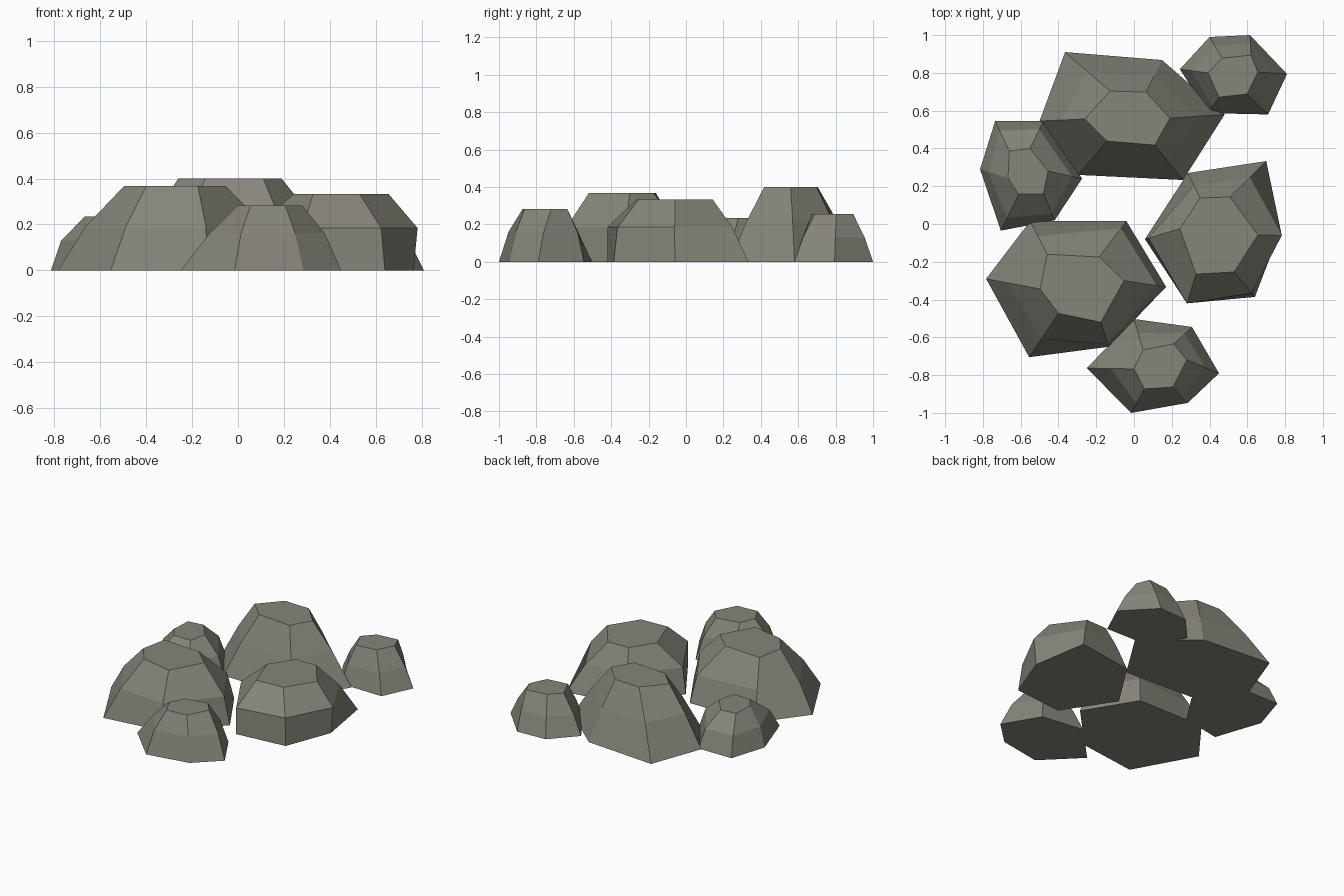
import bpy, bmesh

stone = bpy.data.materials.new("grey_stone")
stone.diffuse_color = (0.24, 0.235, 0.195, 1)


def rock(name, height, mid_z, bulge, foot, crown):
    """Six-sided boulder: foot ring, shoulder ring, flat crown.
    bulge = how far each shoulder corner sits from foot (0) to crown (1)."""
    bm = bmesh.new()
    shoulder = [(a[0] + (b[0] - a[0]) * t, a[1] + (b[1] - a[1]) * t)
                for a, b, t in zip(foot, crown, bulge)]
    rings = [[bm.verts.new((x, y, z)) for x, y in ring]
             for ring, z in ((foot, 0), (shoulder, mid_z), (crown, height))]
    for low, high in zip(rings, rings[1:]):
        for i in range(6):
            j = (i + 1) % 6
            bm.faces.new((low[i], low[j], high[j], high[i]))
    bm.faces.new(rings[0])
    bm.faces.new(rings[2])
    bmesh.ops.recalc_face_normals(bm, faces=bm.faces)
    mesh = bpy.data.meshes.new(name)
    bm.to_mesh(mesh)
    bm.free()
    mesh.materials.append(stone)
    bpy.context.collection.objects.link(bpy.data.objects.new(name, mesh))


# Corners run clockwise from the back left of each boulder
rock("back_boulder", 0.40, 0.22, [0.5] * 6,
     [(-.365, .91), (.148, .868), (.48, .58), (.26, .233), (-.296, .26), (-.50, .545)],
     [(-.127, .704), (.063, .698), (.19, .56), (.11, .418), (-.143, .439), (-.26, .556)])

rock("back_right_rock", 0.255, 0.13, [0.42] * 6,
     [(.40, .99), (.614, 1.0), (.81, .794), (.71, .58), (.39, .587), (.243, .82)],
     [(.466, .878), (.62, .894), (.656, .804), (.598, .688), (.45, .672), (.392, .80)])

rock("right_boulder", 0.333, 0.185, [.5, .45, -.16, .15, 0, .1],
     [(.285, .27), (.70, .333), (.765, -.06), (.64, -.386), (.28, -.42), (.058, -.08)],
     [(.35, .138), (.508, .143), (.656, -.058), (.53, -.254), (.328, -.265), (.243, -.026)])

rock("front_left_boulder", 0.367, 0.187, [.45, .2, .22, .1, .42, .4],
     [(-.55, .015), (-.04, .015), (.17, -.333), (-.135, -.65), (-.555, -.705), (-.783, -.29)],
     [(-.46, -.16), (-.185, -.175), (-.053, -.30), (-.175, -.52), (-.40, -.473), (-.497, -.344)])

rock("front_rock", 0.283, 0.16, [.45, .4, .42, .45, .4, .5],
     [(0, -.503), (.307, -.545), (.45, -.79), (.285, -.947), (-.015, -1.0), (-.25, -.763)],
     [(.048, -.667), (.21, -.635), (.28, -.72), (.206, -.863), (.055, -.873), (0, -.767)])

rock("left_rock", 0.235, 0.13, [.33, .3, .3, .25, .35, .3],
     [(-.735, .545), (-.48, .545), (-.275, .24), (-.42, .02), (-.705, -.035), (-.815, .29)],
     [(-.66, .386), (-.55, .40), (-.455, .28), (-.48, .16), (-.61, .158), (-.667, .243)])
